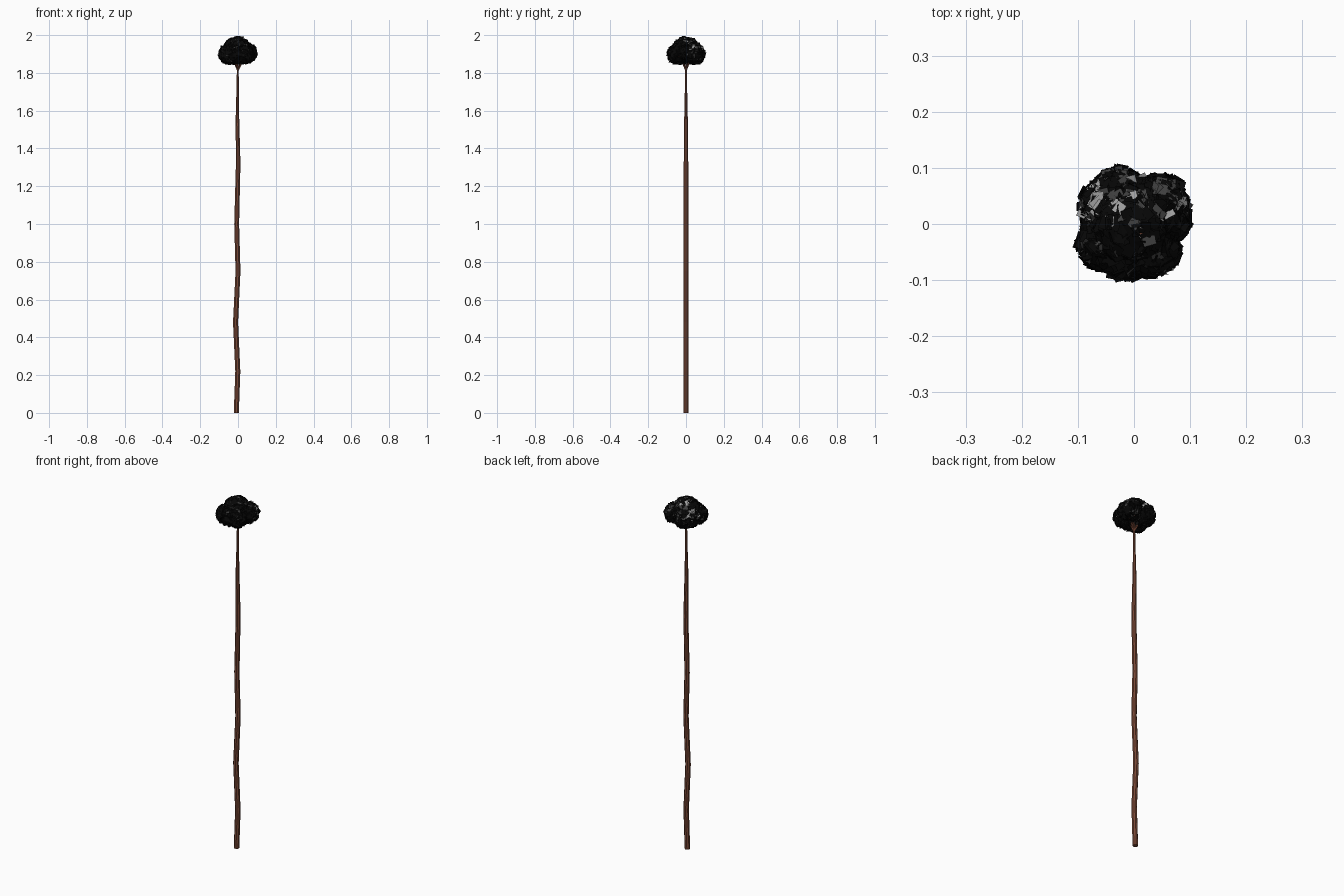
import bpy, bmesh, math, random
from mathutils import Vector

if "Cube" in bpy.data.objects:
    bpy.data.objects.remove(bpy.data.objects["Cube"])

random.seed(4)

def material(name, rgb):
    m = bpy.data.materials.new(name)
    m.diffuse_color = (*rgb, 1)
    m.use_nodes = True
    m.node_tree.nodes["Principled BSDF"].inputs["Base Color"].default_value = m.diffuse_color
    return m

bark = material("brown bark", (0.19, 0.065, 0.037))
leaf = material("black leaf", (0.002, 0.002, 0.002))
grey = material("dark grey leaf", (0.05, 0.05, 0.05))
pale = material("light grey leaf", (0.35, 0.35, 0.35))

def make_object(name, bm, mats):
    me = bpy.data.meshes.new(name)
    bm.to_mesh(me)
    bm.free()
    for m in mats:
        me.materials.append(m)
    ob = bpy.data.objects.new(name, me)
    bpy.context.collection.objects.link(ob)

def tube(bm, path, sides):
    """Tapered tube through (x, y, z, radius) points with horizontal rings."""
    rings = []
    for x, y, z, r in path:
        rings.append([bm.verts.new((x + r * math.cos(a), y + r * math.sin(a), z))
                      for a in (math.tau * (i + 0.5) / sides for i in range(sides))])
    for a, b in zip(rings, rings[1:]):
        for i in range(sides):
            j = (i + 1) % sides
            bm.faces.new((a[i], a[j], b[j], b[i]))
    bm.faces.new(rings[0][::-1])
    bm.faces.new(rings[-1])

# Trunk: slight sideways wobble, tapering to the crown
bm = bmesh.new()
tube(bm, [(-.009, 0, 0, .0145), (-.001, 0, .22, .0145), (-.013, 0, .48, .0145),
          (0, 0, .75, .0142), (-.007, 0, 1.0, .014), (.001, 0, 1.32, .013),
          (-.003, 0, 1.55, .0105), (-.002, 0, 1.7, .007), (-.001, 0, 1.84, .005)], 8)
make_object("trunk", bm, [bark])

# Crown lobes: centre and radius
lobes = [((-.005, 0, 1.917), .077), ((-.025, .045, 1.9), .058), ((.045, .035, 1.905), .056),
         ((-.05, .03, 1.9), .052), ((-.052, -.035, 1.897), .052), ((-.015, -.047, 1.9), .054),
         ((.03, -.044, 1.9), .054), ((.055, .008, 1.905), .048)]
lobes = [(Vector(c), r) for c, r in lobes]

# Branches: fan from the trunk top into each lobe
bm = bmesh.new()
for c, r in lobes:
    tube(bm, [(0, 0, 1.81, .004), (c.x * .3, c.y * .3, 1.845, .0035), (*c, .0015)], 5)
make_object("branches", bm, [bark])

# Leaves: flat square cards over the lobes, paler ones on the upper back side
bm = bmesh.new()
for c, r in lobes:
    for _ in range(int(110000 * r * r)):
        n = Vector([random.gauss(0, 1) for _ in range(3)]).normalized()
        p = c + n * (r - .002) * random.uniform(.92, 1)
        if p.z < 1.846 or any((p - d).length < s * .88 for d, s in lobes if d != c):
            continue
        tilt = (n + Vector([random.gauss(0, .25) for _ in range(3)])).normalized()
        q = tilt.to_track_quat('Z', 'Y')
        h = random.uniform(.008, .012)
        f = bm.faces.new([bm.verts.new(p + q @ Vector((sx * h, sy * h, 0)))
                          for sx, sy in ((-1, -1), (1, -1), (1, 1), (-1, 1))])
        k = random.random()
        if n.z > .1 and p.y > 0:
            f.material_index = 2 if k < .13 else int(k < .28)
        else:
            f.material_index = int(k < .06)
for v in bm.verts:
    v.co.z = min(v.co.z, 2.0)
make_object("leaf_crown", bm, [leaf, grey, pale])
